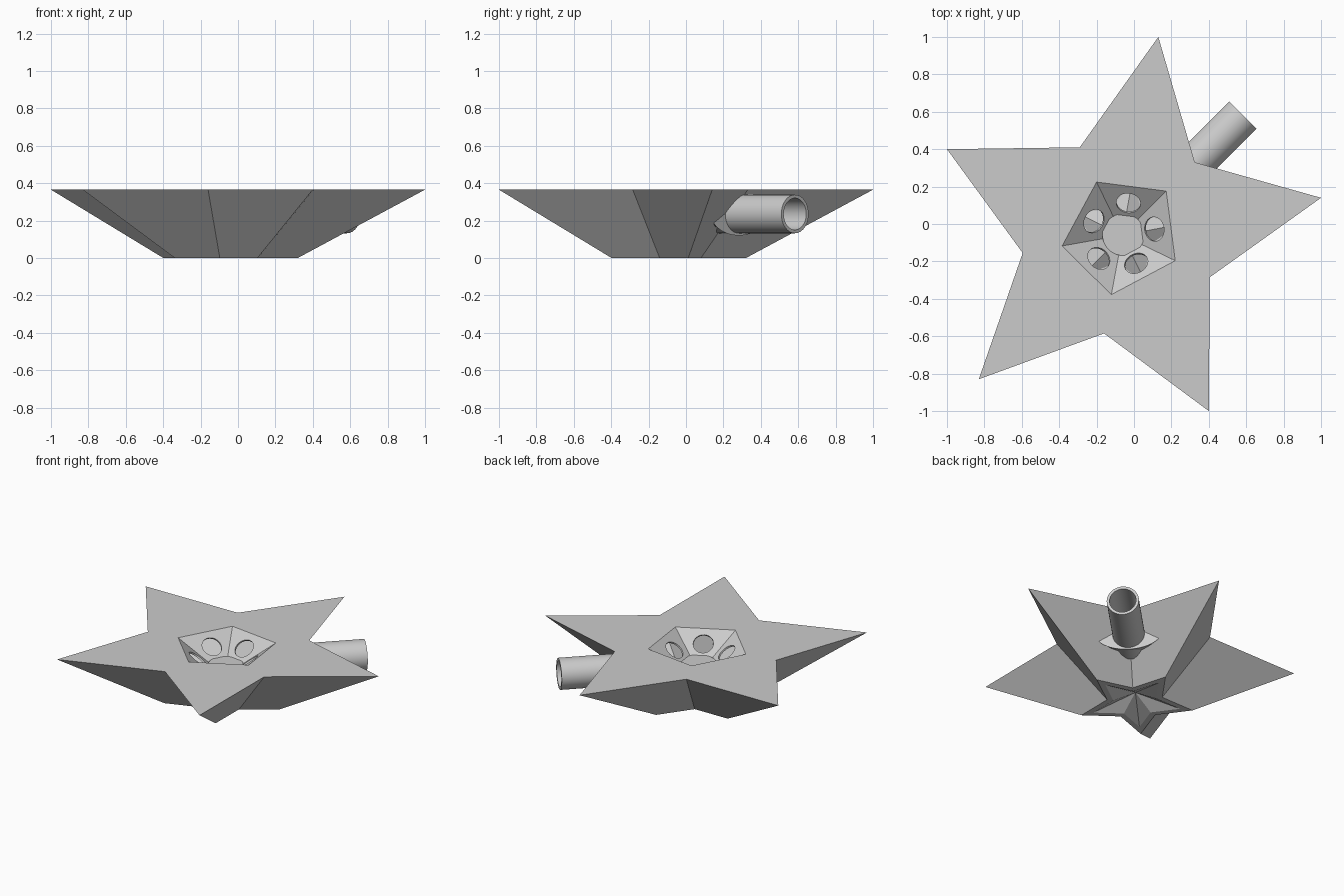
import bpy, bmesh, math
from mathutils import Vector, Matrix

cube = bpy.data.objects.get("Cube")
if cube:
    bpy.data.objects.remove(cube)

grey = bpy.data.materials.new("plain grey")
grey.use_nodes = True
colour = (0.6, 0.6, 0.6, 1)
grey.diffuse_color = colour
grey.node_tree.nodes["Principled BSDF"].inputs["Base Color"].default_value = colour

CENTRE = Vector((-0.062, -0.06, 0))
HEIGHT = 0.365
TIPS = [(0.13, 1.0), (-1.0, 0.40), (-0.83, -0.83), (0.40, -1.0), (1.0, 0.14)]
VALLEYS = [(-0.29, 0.41), (-0.595, -0.155), (-0.16, -0.585), (0.405, -0.285), (0.325, 0.33)]


def finish(name, bm, smooth=False):
    bmesh.ops.recalc_face_normals(bm, faces=bm.faces)
    mesh = bpy.data.meshes.new(name)
    bm.to_mesh(mesh)
    bm.free()
    obj = bpy.data.objects.new(name, mesh)
    bpy.context.collection.objects.link(obj)
    mesh.materials.append(grey)
    if smooth:
        bpy.ops.object.select_all(action='DESELECT')
        obj.select_set(True)
        bpy.context.view_layer.objects.active = obj
        bpy.ops.object.shade_smooth_by_angle(angle=math.radians(35))
    return obj


def ring(points, scale, z):
    return [CENTRE + (Vector((*p, 0)) - CENTRE) * scale + Vector((0, 0, z)) for p in points]


def loft(bm, lower, upper):
    n = len(lower)
    for i in range(n):
        j = (i + 1) % n
        bm.faces.new((lower[i], lower[j], upper[j], upper[i]))


# Star shell: top plate with a pentagon opening, sloped walls, rim and raised floor
star = [p for pair in zip(TIPS, VALLEYS) for p in pair]
bm = bmesh.new()
top, base, rim = [[bm.verts.new(p) for p in ring(star, s, z)]
                  for s, z in ((1, HEIGHT), (0.36, 0), (0.28, 0))]
opening = [bm.verts.new(p) for p in ring(VALLEYS, 0.605, HEIGHT)]
loft(bm, base, top)
loft(bm, rim, base)
for i in range(5):
    bm.faces.new((top[2 * i - 1], top[2 * i], top[2 * i + 1], opening[i], opening[i - 1]))
apex = bm.verts.new(CENTRE + Vector((0, 0, 0.08)))
for i in range(10):
    bm.faces.new((rim[i - 1], rim[i], apex))
finish("star_shell", bm)

# Sunken pentagonal pit, one round hole in each sloping face
corners = ring(VALLEYS, 0.605, HEIGHT)
bottom = CENTRE + Vector((0, 0, HEIGHT - 0.2))
bm = bmesh.new()
for i in range(5):
    a, b = corners[i - 1], corners[i]
    normal = (b - a).cross(bottom - a).normalized()
    along = (b - a).normalized()
    up = normal.cross(along)
    middle = bottom.lerp((a + b) / 2, 0.66)
    hole = [middle + 0.065 * (along * math.cos(t) + up * math.sin(t))
            for t in (k * math.tau / 32 for k in range(32))]
    edges = []
    for loop in ([a, b, bottom], hole):
        verts = [bm.verts.new(p) for p in loop]
        edges += [bm.edges.new((verts[k - 1], verts[k])) for k in range(len(verts))]
    bmesh.ops.triangle_fill(bm, edges=edges, use_beauty=True, normal=normal)
bmesh.ops.remove_doubles(bm, verts=bm.verts, dist=0.0005)
pit = finish("pit", bm)
if sum(f.normal.z for f in pit.data.polygons) < 0:
    pit.data.flip_normals()
wall = pit.modifiers.new("thickness", 'SOLIDIFY')
wall.thickness = 0.012
wall.offset = -1

# Round hub in the middle of the pit
bm = bmesh.new()
bmesh.ops.create_cone(bm, cap_ends=True, segments=48, radius1=0.112, radius2=0.112, depth=0.11,
                      matrix=Matrix.Translation(CENTRE + Vector((0.005, 0.003, 0.19))))
finish("hub", bm, True)

# Parts along the spout axis, which points outwards from one valley
AXIS = Vector((1, 1, 0)).normalized()
SIDE = Vector((-1, 1, 0)).normalized()


def section(bm, distance, across, tall):
    origin = AXIS * distance + Vector((0, 0, 0.235))
    return [bm.verts.new(origin + SIDE * across * math.cos(t) + Vector((0, 0, tall * math.sin(t))))
            for t in (k * math.tau / 48 for k in range(48))]


# Hollow spout
bm = bmesh.new()
loops = [section(bm, d, r, r) for d, r in ((0.25, 0.103), (0.824, 0.103), (0.824, 0.085), (0.25, 0.085))]
for i in range(4):
    loft(bm, loops[i - 1], loops[i])
finish("spout", bm, True)

# Oval collar where the spout meets the shell
bm = bmesh.new()
back, front = section(bm, 0.27, 0.12, 0.07), section(bm, 0.40, 0.21, 0.115)
loft(bm, back, front)
inner = section(bm, 0.40, 0.1, 0.1)
loft(bm, front, inner)
finish("collar", bm, True)
